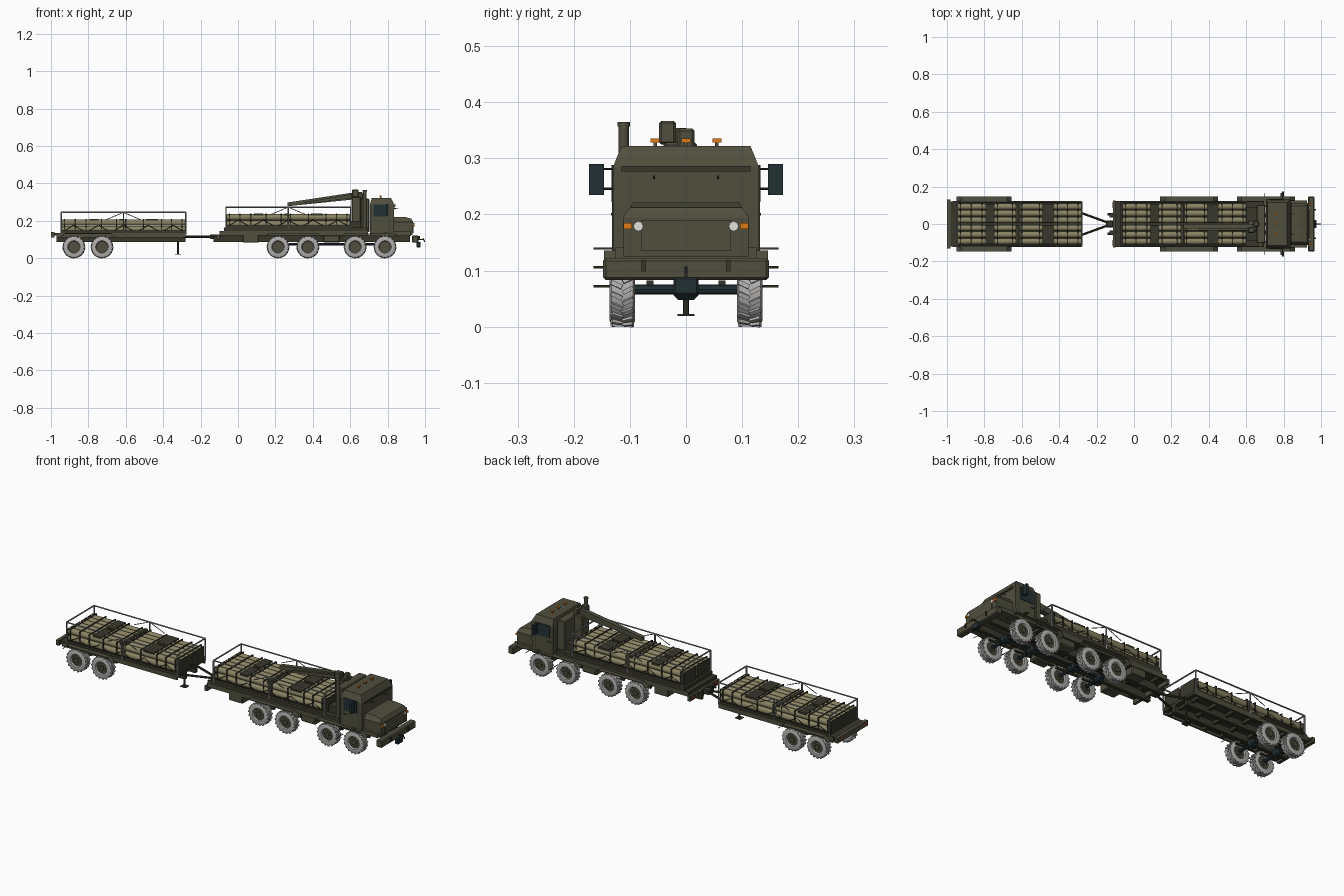
import bpy, bmesh, math
from mathutils import Vector, Matrix

if "Cube" in bpy.data.objects:
    bpy.data.objects.remove(bpy.data.objects["Cube"])


def colour(name, r, g, b):
    m = bpy.data.materials.new(name)
    m.use_nodes = True
    m.diffuse_color = (r, g, b, 1)
    m.node_tree.nodes["Principled BSDF"].inputs["Base Color"].default_value = (r, g, b, 1)
    return m


OLIVE = colour("olive paint", .08, .077, .048)
DARK = colour("dark olive frame", .04, .039, .025)
KHAKI = colour("khaki canister", .25, .225, .125)
RUBBER = colour("grey rubber", .44, .43, .42)
TEAL = colour("dark teal glass", .016, .03, .034)
STEEL = colour("grey steel", .24, .24, .25)
ORANGE = colour("orange lamp", .75, .2, .008)
WHITE = colour("headlamp white", .75, .75, .73)
RED = colour("tail lamp red", .25, .05, .02)


def finish(name, bm, mats, smooth=False):
    bmesh.ops.recalc_face_normals(bm, faces=bm.faces)
    me = bpy.data.meshes.new(name)
    bm.to_mesh(me)
    bm.free()
    for m in mats if isinstance(mats, list) else [mats]:
        me.materials.append(m)
    ob = bpy.data.objects.new(name, me)
    bpy.context.collection.objects.link(ob)
    if smooth:
        for o in bpy.context.selected_objects:
            o.select_set(False)
        ob.select_set(True)
        bpy.context.view_layer.objects.active = ob
        bpy.ops.object.shade_smooth_by_angle(angle=math.radians(40))
    return ob


def add_box(bm, x, y, z, rot=None):
    """x, y and z are (low, high) pairs"""
    mid = Vector([(a + b) / 2 for a, b in (x, y, z)])
    size = [b - a for a, b in (x, y, z)]
    mat = Matrix.Translation(mid) @ Matrix.Diagonal((*size, 1))
    return bmesh.ops.create_cube(bm, size=1, matrix=(rot or Matrix()) @ mat)["verts"]


def box(name, x, y, z, mat, mirror=False, bevel=0):
    bm = bmesh.new()
    add_box(bm, x, y, z)
    if mirror:
        add_box(bm, x, (-y[1], -y[0]), z)
    if bevel:
        bmesh.ops.bevel(bm, geom=bm.edges[:], offset=bevel, segments=1, affect='EDGES')
    return finish(name, bm, mat)


def add_rod(bm, a, b, r, n=8):
    a, b = Vector(a), Vector(b)
    d = b - a
    mat = Matrix.Translation((a + b) / 2) @ d.to_track_quat('Z', 'Y').to_matrix().to_4x4()
    bmesh.ops.create_cone(bm, cap_ends=True, segments=n, radius1=r, radius2=r, depth=d.length, matrix=mat)


def rods(name, pairs, r, mat, n=8, mirror=False):
    bm = bmesh.new()
    for a, b in pairs:
        add_rod(bm, a, b, r, n)
        if mirror:
            add_rod(bm, (a[0], -a[1], a[2]), (b[0], -b[1], b[2]), r, n)
    return finish(name, bm, mat, smooth=n > 6)


def loft(name, rings, mat):
    """Stack of rectangles (z, x0, x1, half width)"""
    bm = bmesh.new()
    loops = [[bm.verts.new(p) for p in ((a, -w, z), (b, -w, z), (b, w, z), (a, w, z))] for z, a, b, w in rings]
    for lo, hi in zip(loops, loops[1:]):
        for i in range(4):
            j = (i + 1) % 4
            bm.faces.new((lo[i], lo[j], hi[j], hi[i]))
    bm.faces.new(loops[0])
    bm.faces.new(loops[-1])
    return finish(name, bm, mat)


# Wheels: lathed tyre, staggered slanted lugs, recessed hub
def wheel_mesh():
    bm = bmesh.new()
    n = 28
    profile = [(.03, .014), (.034, .021), (.05, .0225), (.056, .019),
               (.056, -.019), (.05, -.0225), (.034, -.021), (.03, -.014)]
    rings = []
    for i in range(n):
        a = math.tau * i / n
        rings.append([bm.verts.new((r * math.cos(a), y, r * math.sin(a))) for r, y in profile])
    for i in range(n):
        p, q = rings[i], rings[(i + 1) % n]
        for k in range(len(profile) - 1):
            bm.faces.new((p[k], p[k + 1], q[k + 1], q[k]))
    for i in range(36):
        side = 1 if i % 2 else -1
        rot = Matrix.Rotation(math.tau * i / 36, 4, 'Y') @ Matrix.Rotation(side * .45, 4, 'Z')
        add_box(bm, (-.004, .004), tuple(sorted((side * .001, side * .0215))), (.052, .06), rot)
    first = len(bm.faces)
    add_rod(bm, (0, -.012, 0), (0, .012, 0), .031, 20)
    add_rod(bm, (0, -.019, 0), (0, .019, 0), .013, 10)
    for i in range(8):
        a = math.tau * i / 8
        x, z = .022 * math.cos(a), .022 * math.sin(a)
        add_rod(bm, (x, -.0145, z), (x, .0145, z), .003, 6)
    bm.faces.ensure_lookup_table()
    for f in bm.faces[first:]:
        f.material_index = 1
    return bm


TRUCK_AXLES, TRAILER_AXLES = (.214, .374, .626, .786), (-.877, -.727)
first_wheel = None
for x in TRUCK_AXLES + TRAILER_AXLES:
    for y in (-.1135, .1135):
        if first_wheel is None:
            wheel = first_wheel = finish("wheel", wheel_mesh(), [RUBBER, OLIVE], smooth=True)
        else:
            wheel = first_wheel.copy()
            bpy.context.collection.objects.link(wheel)
        wheel.location = (x, y, .06)
    rods("axle", [((x, -.1, .066), (x, .1, .066))], .009, TEAL)
    box("differential", (x - .02, x + .02), (-.022, .022), (.048, .088), TEAL, bevel=.008)
    box("leaf_spring", (x - .05, x + .05), (.058, .07), (.074, .082), DARK, True)


# Mudguards over each axle pair
def mudguard(x0, x1, z):
    bm = bmesh.new()
    for s in (-1, 1):
        path = [(x0, z - .022), (x0 + .025, z), (x1 - .025, z), (x1, z - .022)]
        section = ((.09, 0), (.146, 0), (.146, -.004), (.09, -.004))
        rows = [[bm.verts.new((x, s * y, h + d)) for x, h in path] for y, d in section]
        for i in range(4):
            a, b = rows[i], rows[(i + 1) % 4]
            for k in range(3):
                bm.faces.new((a[k], a[k + 1], b[k + 1], b[k]))
    finish("mudguard", bm, OLIVE)


mudguard(.14, .45, .136)
mudguard(.55, .86, .136)
mudguard(-.95, -.655, .134)


# Load: long canisters, saddle blocks and straps, with cargo rails around them
def cargo(x0, z):
    length = .665
    x1, mid = x0 + length, x0 + length / 2
    bm = bmesh.new()
    for a, b in ((x0 + .004, mid - .002), (mid + .002, x1 - .004)):
        for y in (.021, .057, .093):
            for h in (.019, .054):
                for s in (-1, 1):
                    add_rod(bm, (a, s * y, z + h), (b, s * y, z + h), .0168, 12)
    finish("canisters", bm, KHAKI, smooth=True)
    bm = bmesh.new()
    for a, b in ((.15, .198), (.312, .33), (.454, .516)):
        for s in (-1, 1):
            add_box(bm, (x0 + a, x0 + b), (s * .057 - .049, s * .057 + .049), (z + .06, z + .074))
    for t in (.018, .075, .132, .215, .295, .345, .44, .535, .59, .646):
        x = (x0 + t - .003, x0 + t + .003)
        for s in (-1, 1):
            add_box(bm, x, (s * .057 - .054, s * .057 + .054), (z + .07, z + .0735))
            add_box(bm, x, (s * .111 - .0015, s * .111 + .0015), (z, z + .0735))
    for x in (x0, x1 - .004):
        for s in (-1, 1):
            add_box(bm, (x, x + .004), (s * .057 - .052, s * .057 + .052), (z, z + .07))
    finish("saddles_and_straps", bm, DARK)
    top = z + .108
    xs = (x0, mid, x1)
    pairs = [((x, .118, z - .01), (x, .118, top)) for x in xs]
    pairs.append(((x0, .118, top), (x1, .118, top)))
    rods("cargo_rail", pairs, .004, STEEL, 6, True)
    rods("end_rail", [((x, -.118, top), (x, .118, top)) for x in (x0, x1)], .004, STEEL, 6)
    stays = [((mid, .118, top), (mid + d, .118, z + .07)) for d in (-.09, .09)]
    rods("rail_stay", stays, .002, STEEL, 6, True)
    braces = []
    for i in range(5):
        a = x0 + length * i / 5
        braces.append(((a, .117, z), (a + length / 10, .117, z + .04)))
        braces.append(((a + length / 5, .117, z), (a + length / 10, .117, z + .04)))
    rods("side_brace", braces, .0018, DARK, 4, True)
    box("side_sill", (x0, x1), (.113, .119), (z - .004, z + .01), DARK, True)


cargo(-.064, .165)
cargo(-.945, .137)

# Truck frame and bed
box("chassis_rail", (-.13, .92), (.035, .055), (.088, .128), DARK, True)
box("truck_bed", (-.075, .695), (-.12, .12), (.142, .163), DARK)
box("rear_deck_step", (-.1, -.075), (-.12, .12), (.122, .146), DARK)
box("bed_side_rail", (-.1, .695), (.112, .122), (.122, .146), OLIVE, True)
for i in range(9):
    x = -.07 + i * .09
    box("bed_crossmember", (x - .008, x + .008), (-.115, .115), (.126, .143), DARK)
box("tool_box", (.025, .11), (.06, .118), (.083, .126), OLIVE, True, .004)
box("fuel_tank", (.455, .545), (.06, .115), (.083, .125), OLIVE, True, .006)
rods("drive_shaft", [((.2, 0, .075), (.8, 0, .075))], .007, TEAL)
box("truck_rear_bumper", (-.112, -.098), (-.125, .125), (.1, .128), OLIVE)
box("tail_lamp", (-.116, -.111), (.085, .118), (.107, .121), RED, True)
rods("rear_bumper_arm", [((-.142, .052, .118), (-.09, .052, .118))], .006, DARK, 8, True)
box("tow_coupling", (-.15, -.11), (-.018, .018), (.102, .128), DARK, bevel=.004)

# Cab and hood
loft("cab", [(.118, .705, .832, .13), (.285, .705, .836, .13), (.322, .715, .818, .115)], OLIVE)
loft("hood", [(.125, .83, .934, .112), (.195, .83, .936, .112), (.212, .83, .926, .1), (.221, .83, .89, .095)], OLIVE)
box("front_wing", (.825, .925), (-.126, .126), (.12, .142), OLIVE)
box("visor", (.833, .841), (-.115, .115), (.277, .286), DARK)
box("grille_panel", (.934, .939), (-.08, .08), (.135, .19), OLIVE)
box("side_window", (.725, .803), (.128, .1325), (.222, .288), TEAL, True)
box("door_handle", (.722, .74), (.13, .134), (.198, .203), DARK, True)
for x in (.716, .812):
    box("door_seam", (x - .001, x + .001), (.129, .1315), (.13, .288), DARK, True)
rods("wiper_stub", [((.834, .057, .265), (.858, .057, .268))], .0018, DARK, 6, True)
rods("headlamp", [((.934, .085, .179), (.943, .085, .179))], .009, WHITE, 8, True)
box("indicator", (.934, .943), (.096, .111), (.174, .185), ORANGE, True)
for y in (-.055, 0, .055):
    box("roof_beacon", (.757, .768), (y - .008, y + .008), (.328, .335), ORANGE)
    box("beacon_foot", (.759, .766), (y - .003, y + .003), (.32, .329), OLIVE)
box("mirror", (.79, .802), (.146, .173), (.235, .29), TEAL, True)
rods("mirror_arm", [((.796, .128, h), (.796, .15, h)) for h in (.246, .281)], .002, DARK, 6, True)
box("cab_step", (.782, .797), (.125, .165), (.138, .141), DARK, True)
rods("step_bar", [((.7, .1, h), (.7, .165, h)) for h in (.072, .106)], .002, DARK, 6, True)

# Front bumper, winch and hook
box("front_bumper", (.93, .965), (-.148, .148), (.083, .122), OLIVE, bevel=.005)
box("tow_eye", (.962, .972), (.071, .079), (.098, .118), DARK, True)
box("winch", (.955, .975), (-.022, .022), (.057, .088), TEAL, bevel=.003)
rods("winch_hook", [((.965, 0, .1), (.99, 0, .1)), ((.989, 0, .106), (.998, 0, .09))], .003, DARK)
box("hook_tip", (.994, 1), (-.003, .003), (.088, .096), DARK)

# Equipment housing, exhaust and folded crane behind the cab
box("equipment_housing", (.655, .703), (-.102, .102), (.14, .318), OLIVE, bevel=.004)
rods("exhaust", [((.677, -.111, .14), (.677, -.111, .364))], .0095, OLIVE, 12)
rods("exhaust_cap", [((.677, -.111, .357), (.677, -.111, .365))], .0115, OLIVE, 12)
box("crane_base", (.605, .66), (-.09, .09), (.163, .2), DARK)
box("crane_column", (.607, .657), (-.04, .02), (.163, .328), OLIVE, bevel=.004)
box("crane_head", (.61, .645), (-.048, -.018), (.325, .367), OLIVE, bevel=.004)
box("crane_pivot", (.64, .668), (-.015, .015), (.315, .353), OLIVE, bevel=.004)


def boom(name, a, b, half, h0, h1, mat):
    bm = bmesh.new()
    for v in add_box(bm, (a[0], b[0]), (a[1] - half, a[1] + half), (-.5, .5)):
        end = v.co.x > (a[0] + b[0]) / 2
        v.co.z = (b[2] if end else a[2]) + v.co.z * (h1 if end else h0)
    finish(name, bm, mat)


boom("crane_boom", (.265, -.012, .288), (.635, -.012, .335), .012, .02, .038, OLIVE)
boom("crane_jib", (.35, -.03, .293), (.63, -.03, .335), .006, .012, .02, OLIVE)

# Trailer frame, drawbar and jack
box("trailer_bed", (-.985, -.28), (-.12, .12), (.122, .136), DARK)
box("trailer_side_rail", (-.97, -.28), (.113, .122), (.11, .134), OLIVE, True)
box("trailer_beam", (-.97, -.28), (.035, .055), (.088, .124), DARK, True)
for i in range(7):
    x = -.94 + i * .105
    box("trailer_crossmember", (x - .007, x + .007), (-.115, .115), (.106, .124), DARK)
box("trailer_rear_bumper", (-1, -.982), (-.13, .13), (.112, .14), OLIVE)
box("trailer_tail_lamp", (-1, -.995), (.09, .122), (.118, .134), RED, True)
rods("drawbar", [((-.29, .062, .115), (-.13, .004, .115))], .006, DARK, 8, True)
rods("drawbar_eye", [((-.15, 0, .115), (-.105, 0, .115))], .007, DARK)
rods("jack_leg", [((-.32, 0, .022), (-.32, 0, .122))], .0055, DARK)
box("jack_foot", (-.336, -.304), (-.015, .015), (.019, .023), DARK)
